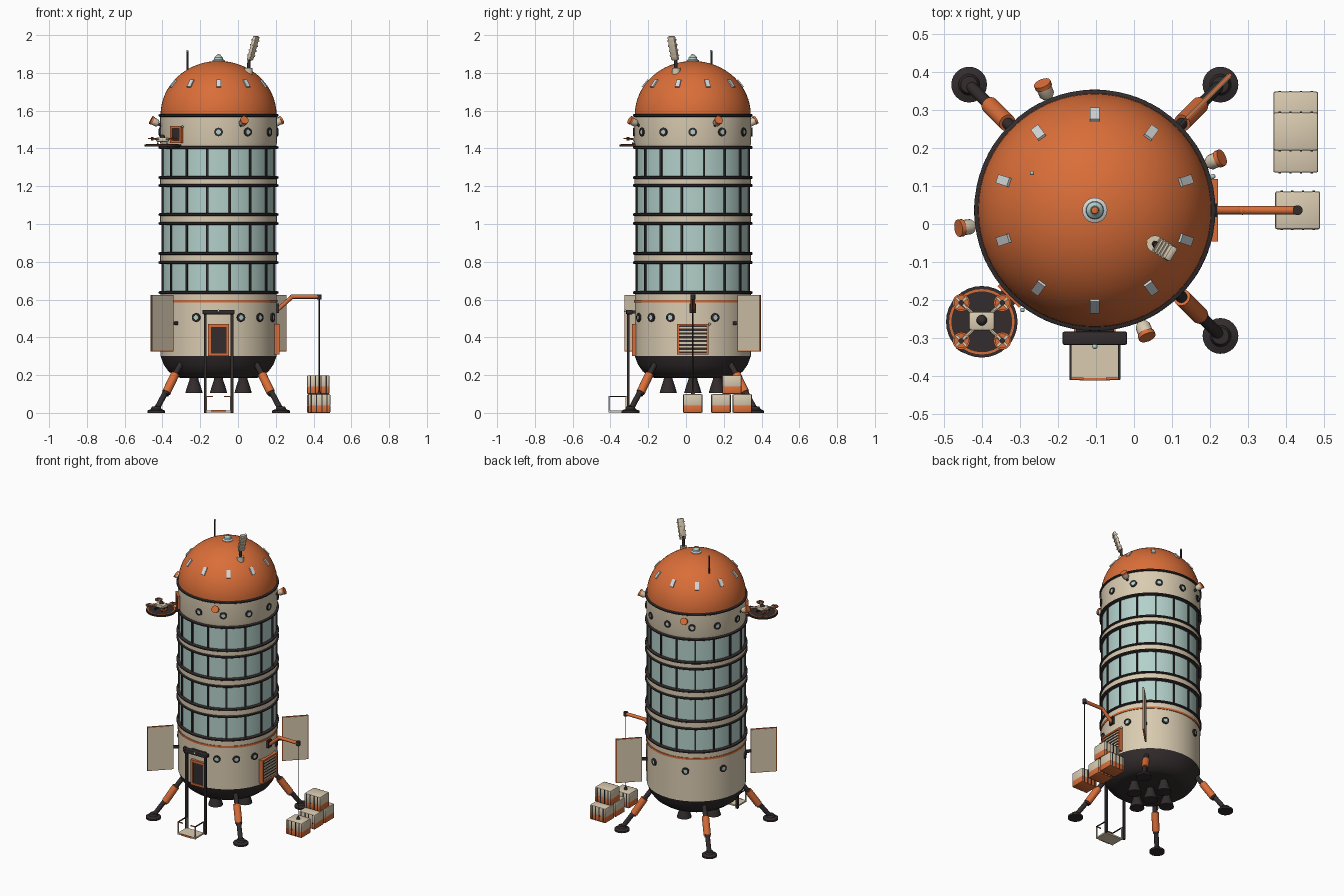
import bpy, bmesh, math
from mathutils import Matrix, Vector

if "Cube" in bpy.data.objects:
    bpy.data.objects.remove(bpy.data.objects["Cube"])

CX, CY, R = -0.103, 0.036, 0.307


def mat(name, c):
    m = bpy.data.materials.new(name)
    m.diffuse_color = (*c, 1)
    m.use_nodes = True
    m.node_tree.nodes["Principled BSDF"].inputs["Base Color"].default_value = m.diffuse_color
    return m


BEIGE = mat("warm beige", (0.70, 0.60, 0.44))
ORANGE = mat("orange", (0.70, 0.155, 0.04))
DARK = mat("charcoal", (0.033, 0.025, 0.026))
GLASS = mat("pale teal glass", (0.45, 0.63, 0.59))
GREY = mat("light grey", (0.66, 0.69, 0.70))


def finish(name, bm, m, matrix=Matrix()):
    me = bpy.data.meshes.new(name)
    bmesh.ops.recalc_face_normals(bm, faces=bm.faces)
    bm.to_mesh(me)
    bm.free()
    me.materials.append(m)
    ob = bpy.data.objects.new(name, me)
    ob.matrix_world = matrix
    bpy.context.collection.objects.link(ob)
    return ob


def lathe(name, prof, m, matrix=None, n=64):
    """Spin (radius, z) points around z; open ends are capped."""
    bm = bmesh.new()
    rings = []
    for r, z in prof:
        if r < 1e-5:
            rings.append([bm.verts.new((0, 0, z))])
        else:
            rings.append([bm.verts.new((r * math.cos(a), r * math.sin(a), z))
                          for a in (2 * math.pi * i / n for i in range(n))])
    for a, b in zip(rings, rings[1:]):
        for i in range(n):
            j = (i + 1) % n
            q = [a[i % len(a)], a[j % len(a)], b[j % len(b)], b[i % len(b)]]
            bm.faces.new(list(dict.fromkeys(q)))
    for ring in (rings[0], rings[-1]):
        if len(ring) > 1:
            bm.faces.new(ring)
    return finish(name, bm, m, Matrix.Translation((CX, CY, 0)) if matrix is None else matrix)


def box(name, c, s, m, matrix=Matrix(), bevel=0):
    bm = bmesh.new()
    bmesh.ops.create_cube(bm, size=1, matrix=Matrix.Translation(c) @ Matrix.Diagonal((*s, 1)))
    if bevel:
        bmesh.ops.bevel(bm, geom=bm.edges[:], offset=bevel, segments=2, affect='EDGES', profile=0.5)
    return finish(name, bm, m, matrix)


def rod(name, a, b, r, m, r2=None, n=16):
    a, b = Vector(a), Vector(b)
    d = b - a
    mx = Matrix.Translation(a) @ d.to_track_quat('Z', 'Y').to_matrix().to_4x4()
    return lathe(name, [(r, 0), (r if r2 is None else r2, d.length)], m, mx, n)


def ball(name, c, r, m):
    bm = bmesh.new()
    bmesh.ops.create_uvsphere(bm, u_segments=16, v_segments=8, radius=r)
    return finish(name, bm, m, Matrix.Translation(c))


def at(az, r=R, z=0):
    """Frame on the tower: x outward, y along the wall, z up."""
    return (Matrix.Translation((CX, CY, z)) @ Matrix.Rotation(math.radians(az), 4, 'Z')
            @ Matrix.Translation((r, 0, 0)))


OUT = Matrix.Rotation(math.pi / 2, 4, 'Y')   # turns local z to outward


def frame(name, w, h, t, bar, m, matrix):
    for s in (-1, 1):
        box(name + "_side", (0, s * (w - bar) / 2, 0), (t, bar, h), m, matrix)
        box(name + "_rail", (0, 0, s * (h - bar) / 2), (t, w, bar), m, matrix)


# Hull sections
lathe("engine_base", [(0.2, 0.185), (0.225, 0.19), (0.265, 0.22), (0.29, 0.255), (R, 0.3)], DARK)
lathe("lower_hull", [(R, 0.3), (R, 0.635)], BEIGE)
lathe("window_wall", [(0.299, 0.63), (0.299, 1.41)], GLASS)
lathe("upper_hull", [(0.303, 1.405), (0.309, 1.43), (0.309, 1.575)], BEIGE)
lathe("dome", [(R * math.cos(t), 1.578 + 0.285 * math.sin(t))
               for t in (math.pi / 2 * i / 16 for i in range(17))], ORANGE)
lathe("orange_stripe", [(0.311, 0.584), (0.311, 0.597)], ORANGE)
for z in (1.225, 1.027, 0.82):
    lathe("floor_band", [(0.309, z - 0.02), (0.309, z + 0.02)], BEIGE)
for z in (1.575, 1.405, 1.246, 1.204, 1.05, 1.003, 0.844, 0.796, 0.637):
    lathe("ring_trim", [(0.310, z - 0.008), (0.317, z - 0.004), (0.317, z + 0.004), (0.310, z + 0.008)], DARK)
for i in range(16):
    box("mullion", (0, 0, 1.02), (0.014, 0.011, 0.77), DARK, at(11.25 + 22.5 * i, 0.300))


# Portholes
def porthole(az, z):
    mx = at(az, R - 0.004, z) @ OUT
    lathe("porthole_rim", [(0.023, 0), (0.023, 0.012), (0.013, 0.014), (0.013, 0.009)], DARK, mx, 20)
    lathe("porthole_glass", [(0.0135, 0.005), (0.0135, 0.0115)], GLASS, mx, 20)


for i in range(12):
    if 30 * i not in (210, 240):
        porthole(30 * i, 1.487)
for az in [22.5 + 45 * i for i in range(8)] + [-45]:
    porthole(az, 0.505)

# Dome skylights and crown
for i in range(10):
    tilt = Matrix.Rotation(math.radians(52), 4, 'Y')
    box("skylight", (0, 0, 0), (0.05, 0.024, 0.008), GREY, at(90 + 36 * i, 0.252, 1.744) @ tilt)
lathe("crown_base", [(0.033, 1.85), (0.033, 1.866), (0.024, 1.872)], GREY, n=24)
lathe("crown_glass", [(0.024, 1.87), (0.022, 1.882), (0.012, 1.892)], GLASS, n=24)
lathe("crown_tip", [(0.012, 1.888), (0.009, 1.897), (0, 1.899)], ORANGE, n=24)

# Masts
rod("whip_antenna", (-0.268, 0.134, 1.78), (-0.268, 0.134, 1.915), 0.005, DARK)
ball("whip_tip", (-0.268, 0.134, 1.916), 0.006, GLASS)
rod("dish_foot", (0.055, -0.052, 1.79), (0.055, -0.052, 1.825), 0.022, BEIGE)
rod("dish_mast", (0.055, -0.052, 1.80), (0.06, -0.056, 1.89), 0.009, DARK)
p, q = Vector((0.063, -0.057, 1.868)), Vector((0.098, -0.078, 1.993))
mx = Matrix.Translation(p) @ (q - p).to_track_quat('Z', 'Y').to_matrix().to_4x4()
box("dish_panel", (0, 0, 0.066), (0.042, 0.02, 0.132), BEIGE, mx, 0.006)
for i in range(4):
    box("dish_rib", (0, 0, 0.025 + 0.028 * i), (0.044, 0.025, 0.006), BEIGE, mx)

# Floodlights on the upper hull
for az in (22.5, 112.5, 187.5, -67.5):
    mx = at(az, 0.312, 1.525) @ Matrix.Rotation(math.radians(62), 4, 'Y')
    lathe("light_stem", [(0.008, -0.01), (0.008, 0.02)], DARK, mx, 12)
    lathe("light_body", [(0.015, 0.012), (0.02, 0.02), (0.02, 0.044)], BEIGE, mx, 16)
    lathe("light_cap", [(0.023, 0.044), (0.023, 0.056)], ORANGE, mx, 16)

# Landing legs
for az in (45, 135, 225, 315):
    o = at(az, 0)

    def leg(name, a, b, r, m):
        rod(name, o @ Vector((a[0], 0, a[1])), o @ Vector((b[0], 0, b[1])), r, m)
    leg("leg_strut", (0.275, 0.27), (0.46, 0.025), 0.015, DARK)
    leg("leg_sleeve", (0.325, 0.205), (0.391, 0.108), 0.023, ORANGE)
    leg("leg_collar", (0.386, 0.115), (0.398, 0.098), 0.019, DARK)
    lathe("foot", [(0.047, 0), (0.047, 0.012), (0.028, 0.02), (0.022, 0.034), (0, 0.036)],
          DARK, o @ Matrix.Translation((0.467, 0, 0)), 24)

# Engine nozzles
for dx, dy in ((0, 0), (0.13, 0), (-0.13, 0), (0, 0.13), (0, -0.13)):
    lathe("nozzle", [(0.046, 0.105), (0.036, 0.14), (0.024, 0.175), (0.022, 0.21)], DARK,
          Matrix.Translation((CX + dx, CY + dy, 0)), 20)

# Side panels
for az in (45, 225):
    o = at(az, 0.423, 0.475)
    box("panel_edge", (0, 0, 0), (0.165, 0.008, 0.3), ORANGE, o)
    box("panel_face", (0, 0, 0), (0.155, 0.012, 0.292), BEIGE, o)
    box("panel_hinge", (-0.1, 0, 0), (0.05, 0.008, 0.02), DARK, o)

# Entry door and lift
o = at(-90, R + 0.001, 0.385)
frame("door_frame", 0.11, 0.17, 0.03, 0.014, ORANGE, o)
box("door", (0, 0, 0), (0.018, 0.09, 0.15), DARK, o)
for x in (-0.174, -0.032):
    box("lift_rail", (x, -0.305, 0.27), (0.014, 0.014, 0.54), DARK)
box("lift_header", (-0.103, -0.3, 0.534), (0.17, 0.035, 0.024), DARK, bevel=0.005)
box("lift_bracket", (-0.103, -0.28, 0.534), (0.1, 0.03, 0.016), DARK)
ball("lift_lamp", (-0.103, -0.322, 0.54), 0.007, GLASS)
box("lift_floor", (-0.103, -0.362, 0.008), (0.132, 0.095, 0.01), BEIGE)
box("lift_sill", (-0.103, -0.408, 0.008), (0.08, 0.006, 0.012), ORANGE)
for x in (-0.167, -0.039):
    for y in (-0.406, -0.316):
        box("lift_post", (x, y, 0.045), (0.006, 0.006, 0.085), BEIGE)
    box("lift_handrail", (x, -0.361, 0.087), (0.006, 0.096, 0.006), DARK)
    box("lift_gate", (x + (0.016 if x < -0.1 else -0.016), -0.406, 0.087), (0.036, 0.006, 0.006), ORANGE)

# Louvred vent
o = at(0, R + 0.002, 0.39)
frame("vent_frame", 0.165, 0.16, 0.03, 0.011, ORANGE, o)
box("vent_back", (0, 0, 0), (0.012, 0.15, 0.145), DARK, o)
for i in range(7):
    box("vent_slat", (0.004, 0, -0.06 + 0.02 * i), (0.012, 0.143, 0.008), BEIGE, o)
ball("vent_lamp", (0.207, 0.125, 0.47), 0.007, GLASS)

# Crane
box("crane_mount", (0.205, 0.036, 0.555), (0.026, 0.036, 0.05), DARK)
rod("crane_arm", (0.212, 0.036, 0.548), (0.287, 0.036, 0.615), 0.011, ORANGE)
rod("crane_boom", (0.28, 0.036, 0.615), (0.43, 0.036, 0.615), 0.011, ORANGE)
ball("crane_elbow", (0.285, 0.036, 0.615), 0.012, ORANGE)
rod("crane_tip", (0.43, 0.036, 0.6), (0.43, 0.036, 0.628), 0.013, DARK)
rod("crane_cable", (0.43, 0.036, 0.1), (0.43, 0.036, 0.61), 0.003, DARK, n=8)
rod("crane_hook", (0.43, 0.036, 0.098), (0.43, 0.036, 0.118), 0.012, DARK, 0.004)

# Cargo crates
for x, y, z in ((0.43, 0.036, 0), (0.425, 0.185, 0), (0.425, 0.298, 0), (0.425, 0.243, 0.1)):
    o = Matrix.Translation((x, y, z))
    box("crate_body", (0, 0, 0.068), (0.118, 0.1, 0.062), BEIGE, o, 0.006)
    box("crate_base", (0, 0, 0.021), (0.118, 0.1, 0.042), ORANGE, o, 0.005)
    for i in range(4):
        for s in (-1, 1):
            box("crate_strap", (-0.042 + 0.028 * i, s * 0.049, 0.05), (0.006, 0.006, 0.094), DARK, o)

# Drone pad with hatch
PX, PY = -0.4, -0.257
o = Matrix.Translation((PX, PY, 1.41))
lathe("pad", [(0.094, 0), (0.094, 0.01)], DARK, o, 32)
lathe("pad_ring", [(0.086, 0.009), (0.086, 0.013), (0.08, 0.013), (0.08, 0.009)], ORANGE, o, 32)
box("pad_arm", (0, 0, 0), (0.08, 0.05, 0.014), DARK, at(225, 0.32, 1.413))
o = at(225, R + 0.002, 1.473)
frame("hatch_frame", 0.08, 0.09, 0.026, 0.013, ORANGE, o)
box("hatch", (0, 0, 0), (0.014, 0.06, 0.07), DARK, o)
ball("hatch_lamp", (-0.293, -0.226, 1.515), 0.006, GLASS)

# Drone
box("drone_body", (PX, PY + 0.002, 1.447), (0.068, 0.05, 0.024), BEIGE, bevel=0.007)
ball("drone_sensor", (PX, PY + 0.004, 1.46), 0.014, DARK)
for sx in (-1, 1):
    box("drone_skid", (PX + sx * 0.025, PY, 1.426), (0.006, 0.06, 0.012), DARK)
    for sy in (-1, 1):
        c = Vector((PX + sx * 0.054, PY + sy * 0.05, 1.452))
        rod("drone_arm", (PX, PY, 1.448), c, 0.005, BEIGE, n=8)
        rod("drone_motor", c - Vector((0, 0, 0.01)), c + Vector((0, 0, 0.008)), 0.007, DARK)
        lathe("rotor_guard", [(0.023, -0.003), (0.023, 0.003), (0.018, 0.003), (0.018, -0.003), (0.023, -0.003)],
              ORANGE, Matrix.Translation(c), 20)
        for k in (45, -45):
            box("rotor_blade", (0, 0, 0.006), (0.038, 0.007, 0.002), BEIGE,
                Matrix.Translation(c) @ Matrix.Rotation(math.radians(k), 4, 'Z'))

# Smooth shading with sharp edges kept
for ob in bpy.context.scene.objects:
    ob.select_set(True)
    bpy.context.view_layer.objects.active = ob
bpy.ops.object.shade_smooth_by_angle(angle=math.radians(35))
